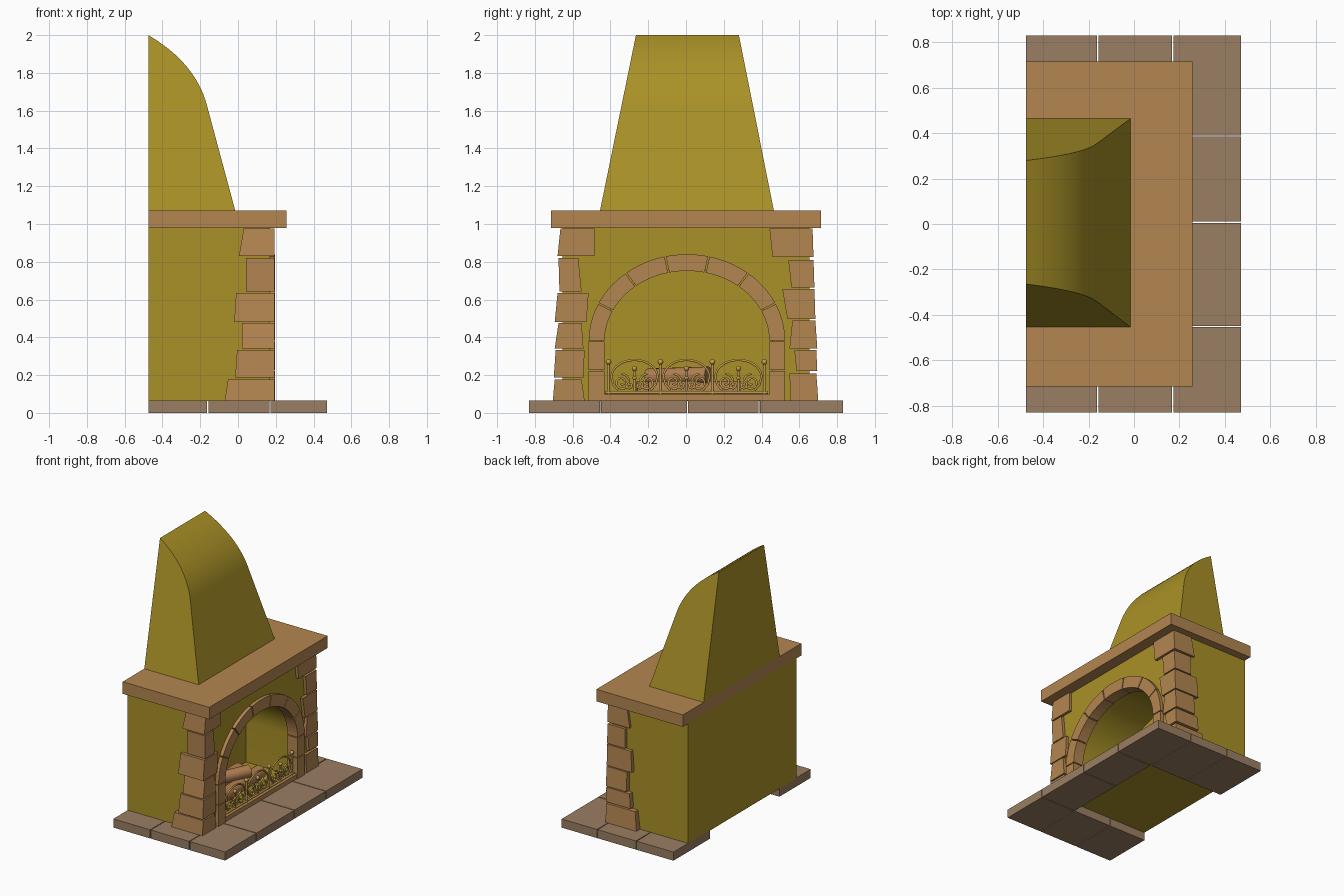
import bpy, math
from mathutils import Vector

if "Cube" in bpy.data.objects:
    bpy.data.objects.remove(bpy.data.objects["Cube"])


def material(name, r, g, b):
    m = bpy.data.materials.new(name)
    m.diffuse_color = (r, g, b, 1)
    m.use_nodes = True
    m.node_tree.nodes["Principled BSDF"].inputs["Base Color"].default_value = m.diffuse_color
    return m


OLIVE = material("olive_plaster", 0.400, 0.285, 0.020)
STONE = material("orange_stone", 0.456, 0.236, 0.082)
SLAB = material("brown_slab", 0.325, 0.210, 0.125)
GOLD = material("gold_metal", 0.550, 0.340, 0.075)
WOOD = material("log_wood", 0.440, 0.210, 0.085)


def mesh(name, verts, faces, mat, smooth=False):
    me = bpy.data.meshes.new(name)
    me.from_pydata(verts, [], faces)
    me.materials.append(mat)
    if smooth:
        me.shade_smooth()
        me.set_sharp_from_angle(angle=math.radians(30))
    ob = bpy.data.objects.new(name, me)
    bpy.context.collection.objects.link(ob)
    return ob


def loft(name, back, front, mat, smooth=False):
    """Closed solid between two matching loops (front one faces +x)."""
    n = len(back)
    faces = [tuple(range(n))[::-1], tuple(range(n, 2 * n))]
    faces += [(i, (i + 1) % n, n + (i + 1) % n, n + i) for i in range(n)]
    return mesh(name, list(back) + list(front), faces, mat, smooth)


def prism(name, pts, x0, x1, mat, smooth=False):
    """Extrude a counter-clockwise (y, z) outline along x."""
    return loft(name, [(x0, y, z) for y, z in pts], [(x1, y, z) for y, z in pts], mat, smooth)


def box(name, x0, x1, y0, y1, z0, z1, mat):
    return prism(name, [(y0, z0), (y1, z0), (y1, z1), (y0, z1)], x0, x1, mat)


# Hearth: U of slabs, open under the body
g = 0.003
ys = [-0.83, -0.452, 0.008, 0.388, 0.83]
for i in range(4):
    box("hearth_front_slab", 0.17 + g, 0.472, ys[i] + g * (i > 0), ys[i + 1] - g * (i < 3), 0, 0.066, SLAB)
for y0, y1 in ((ys[0], ys[1]), (ys[3], ys[4])):
    box("hearth_side_slab", -0.475, -0.16 - g, y0, y1, 0, 0.066, SLAB)
    box("hearth_side_slab", -0.16 + g, 0.17 - g, y0, y1, 0, 0.066, SLAB)

# Body with an arched firebox
CY, SPRING = 0.005, 0.38


def arch(t, a, b):
    return (CY + a * math.cos(t), SPRING + b * math.sin(t))


W, A, B = 0.655, 0.45, 0.385
curve = [arch(math.pi * (1 - i / 32), A, B) for i in range(33)]
outline = [(-W, 0.062), (CY - A, 0.062)] + curve + [(CY + A, 0.062), (W, 0.062), (W, 0.985), (-W, 0.985)]
prism("body_front", outline, -0.25, 0.17, OLIVE, True)
box("body_back", -0.475, -0.25, -W, W, 0.062, 0.985, OLIVE)
box("firebox_floor", -0.25, 0.17, CY - A, CY + A, 0.062, 0.07, OLIVE)

# Mantel shelf
box("mantel", -0.475, 0.258, -0.716, 0.716, 0.98, 1.072, STONE)

# Hood: curved side profile, narrowing upward
prof = [(-0.475, 1.072), (-0.015, 1.072)]
p0, p1, p2 = Vector((-0.165, 1.63)), Vector((-0.225, 1.854)), Vector((-0.475, 2.0))
for i in range(17):
    t = i / 16
    prof.append(tuple(p0 * (1 - t) ** 2 + p1 * 2 * t * (1 - t) + p2 * t * t))


def hood_loop(y_low, y_high):
    return [(x, y_low + (y_high - y_low) * (z - 1.072) / 0.928, z) for x, z in prof]


loft("hood", hood_loop(0.465, 0.28), hood_loop(-0.455, -0.265), OLIVE, True)

# Corner stones: z0, z1, outer y (bottom, top), inner y (bottom, top)
left_stones = [
    (0.066, 0.178, 0.705, 0.695, 0.537, 0.553), (0.188, 0.332, 0.70, 0.69, 0.543, 0.537),
    (0.342, 0.475, 0.695, 0.675, 0.543, 0.553), (0.482, 0.635, 0.695, 0.68, 0.527, 0.516),
    (0.642, 0.82, 0.67, 0.675, 0.553, 0.57), (0.83, 0.975, 0.68, 0.665, 0.484, 0.484)]
right_stones = [
    (0.066, 0.208, 0.70, 0.69, 0.553, 0.548), (0.222, 0.332, 0.695, 0.69, 0.585, 0.574),
    (0.342, 0.488, 0.695, 0.685, 0.548, 0.563), (0.496, 0.655, 0.685, 0.68, 0.537, 0.51),
    (0.663, 0.81, 0.68, 0.675, 0.558, 0.542), (0.825, 0.975, 0.675, 0.67, 0.458, 0.442)]
depths = [(-0.07, -0.053), (-0.015, -0.005), (0.02, 0.02), (-0.02, -0.01), (0.042, 0.042), (0.005, 0.03)]
for s, stones in ((-1, left_stones), (1, right_stones)):
    for (z0, z1, ob, ot, ib, it), (xb, xt) in zip(stones, depths):
        pts = [(ib, z0), (ob, z0), (ot, z1), (it, z1)]
        back = [(x, s * y, z) for (y, z), x in zip(pts, (xb, xb, xt, xt))]
        front = [(0.192, s * y, z) for y, z in pts]
        if s < 0:
            back, front = back[::-1], front[::-1]
        loft("corner_stone", back, front, STONE)

# Arch surround: seven voussoirs over two-block legs
ai, bi, ao, bo = 0.436, 0.372, 0.52, 0.46
for k in range(7):
    t0, t1 = math.pi * k / 7 + 0.008, math.pi * (k + 1) / 7 - 0.008
    ts = [t0 + (t1 - t0) * j / 5 for j in range(6)]
    pts = [arch(t, ao, bo) for t in ts] + [arch(t, ai, bi) for t in reversed(ts)]
    prism("arch_stone", pts, 0.11, 0.196, STONE)
for s in (-1, 1):
    for z0, z1 in ((0.066, 0.222), (0.228, 0.377)):
        y0, y1 = sorted((CY + s * ai, CY + s * ao))
        box("arch_leg_stone", 0.11, 0.196, y0, y1, z0, z1, STONE)

# Logs
def log(a, b, r):
    a, b = Vector(a), Vector(b)
    bpy.ops.mesh.primitive_cylinder_add(vertices=20, radius=r, depth=(b - a).length, location=(a + b) / 2)
    ob = bpy.context.object
    ob.name = "log"
    ob.rotation_euler = (b - a).to_track_quat('Z', 'Y').to_euler()
    ob.data.materials.append(WOOD)
    ob.data.shade_smooth()
    ob.data.set_sharp_from_angle(angle=math.radians(40))


log((-0.14, -0.26, 0.12), (-0.16, 0.24, 0.12), 0.05)
log((0.00, -0.20, 0.12), (-0.02, 0.29, 0.12), 0.05)
log((-0.16, -0.20, 0.19), (0.01, 0.12, 0.20), 0.045)

# Fire guard: base plank, posts with balls, scroll panels
GX = 0.165
box("guard_base", 0.13, 0.19, CY - ai, CY + ai, 0.066, 0.1, STONE)


def wire(name, paths, r):
    cu = bpy.data.curves.new(name, 'CURVE')
    cu.dimensions = '3D'
    cu.bevel_depth, cu.bevel_resolution, cu.use_fill_caps = r, 1, True
    for path in paths:
        sp = cu.splines.new('POLY')
        sp.points.add(len(path) - 1)
        for p, (y, z) in zip(sp.points, path):
            p.co = (GX, y, z, 1)
    cu.materials.append(GOLD)
    bpy.context.collection.objects.link(bpy.data.objects.new(name, cu))


def ball(name, y, z, r):
    bpy.ops.mesh.primitive_uv_sphere_add(segments=12, ring_count=8, radius=r, location=(GX, y, z))
    ob = bpy.context.object
    ob.name = name
    ob.data.materials.append(GOLD)
    ob.data.shade_smooth()


def spiral(cy, cz, s, r0, turns):
    n = int(20 * turns)
    out = []
    for i in range(n + 1):
        a, r = math.pi / 2 + 2 * math.pi * turns * i / n, r0 * (1 - 0.8 * i / n)
        out.append((cy + s * r * math.cos(a), cz + r * math.sin(a)))
    return out


posts = [-0.41, -0.135, 0.14, 0.415]
wire("guard_rail", [[(-0.43, 0.108), (0.435, 0.108)]], 0.008)
wire("guard_posts", [[(y, 0.1), (y, 0.26)] for y in posts], 0.008)
for y in posts:
    ball("guard_post_ball", y, 0.27, 0.015)
for a, b in zip(posts, posts[1:]):
    c = (a + b) / 2
    top = [(c + 0.122 * math.cos(math.pi * i / 24), 0.19 + 0.09 * math.sin(math.pi * i / 24)) for i in range(25)]
    paths = [top, [(c, 0.105), (c, 0.225)]]
    for s in (-1, 1):
        paths.append([(c + s * 0.122, 0.19), (c + s * 0.112, 0.15), (c + s * 0.085, 0.12)])
        paths.append(spiral(c + s * 0.068, 0.162, s, 0.045, 1.6))
        paths.append(spiral(c + s * 0.026, 0.145, -s, 0.022, 1.2))
    wire("guard_scrolls", paths, 0.0065)
    ball("guard_finial", c, 0.235, 0.014)
    ball("guard_collar", c, 0.185, 0.011)
